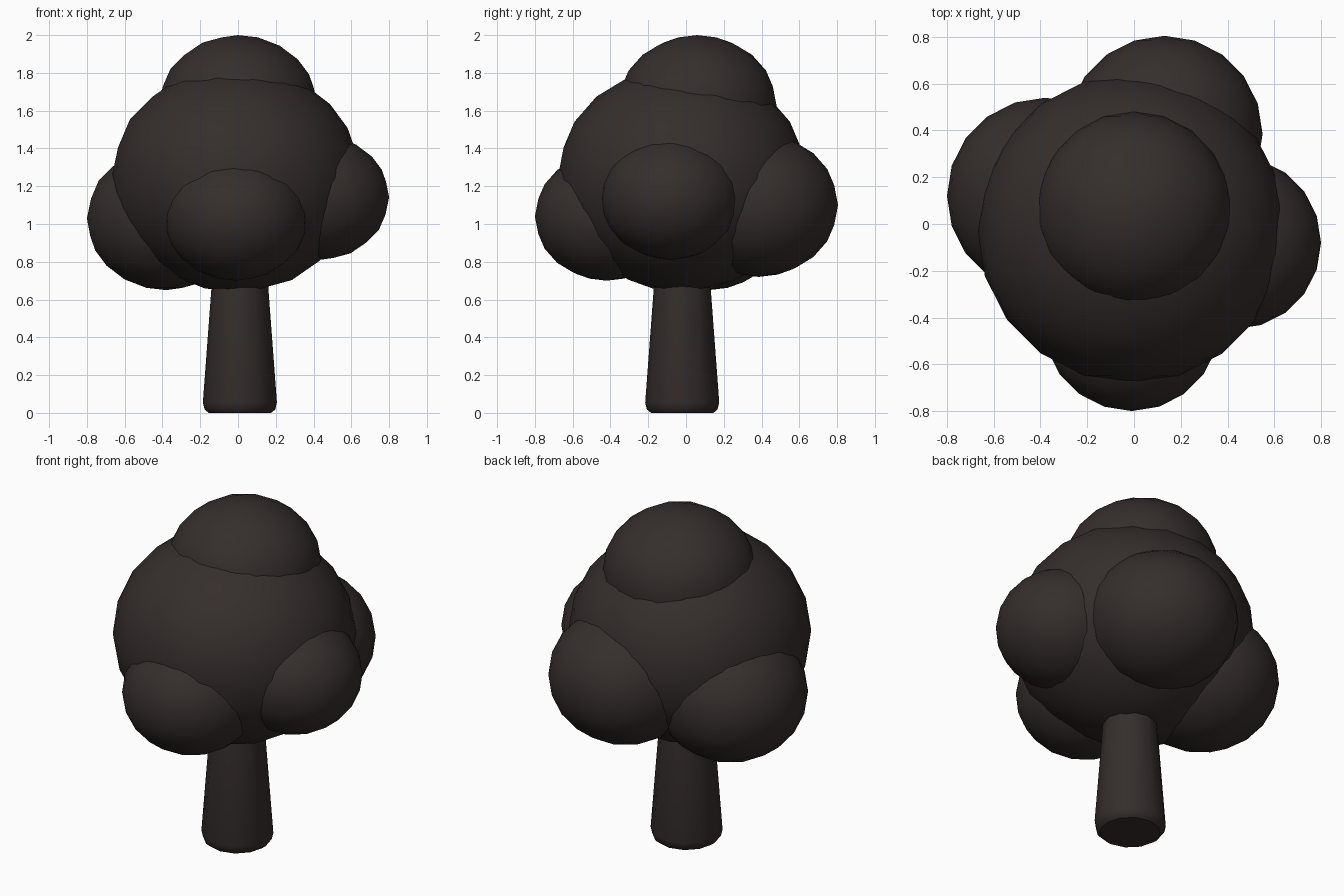
import bpy, bmesh, math

if "Cube" in bpy.data.objects:
    bpy.data.objects.remove(bpy.data.objects["Cube"])

mat = bpy.data.materials.new("dark_brown")
mat.diffuse_color = (0.035, 0.027, 0.025, 1)
mat.use_nodes = True
mat.node_tree.nodes["Principled BSDF"].inputs["Base Color"].default_value = mat.diffuse_color


def finish(name, bm, angle):
    mesh = bpy.data.meshes.new(name)
    bm.to_mesh(mesh)
    bm.free()
    obj = bpy.data.objects.new(name, mesh)
    bpy.context.collection.objects.link(obj)
    mesh.materials.append(mat)
    bpy.ops.object.select_all(action='DESELECT')
    obj.select_set(True)
    bpy.context.view_layer.objects.active = obj
    bpy.ops.object.shade_smooth_by_angle(angle=math.radians(angle))
    return obj


# Foliage: slightly squashed low-poly balls
def leaf_ball(name, centre, radius, height):
    bm = bmesh.new()
    bmesh.ops.create_icosphere(bm, subdivisions=3, radius=1)
    bmesh.ops.scale(bm, vec=(radius, radius, height), verts=bm.verts)
    obj = finish(name, bm, 60)
    obj.location = centre


leaf_ball("foliage_main", (-0.01, -0.02, 1.24), 0.66, 0.60)
leaf_ball("foliage_top", (0.0, 0.06, 1.625), 0.42, 0.375)
leaf_ball("foliage_left", (-0.38, 0.12, 1.03), 0.42, 0.38)
leaf_ball("foliage_right", (0.43, -0.08, 1.14), 0.37, 0.33)
leaf_ball("foliage_front", (-0.01, -0.42, 1.04), 0.38, 0.34)
leaf_ball("foliage_back", (0.13, 0.385, 1.10), 0.42, 0.38)

# Trunk: tapered 12-sided post with a rounded foot
SIDES = 12
bm = bmesh.new()
rings = []
for r, z in [(0.165, 0.0), (0.187, 0.018), (0.196, 0.055), (0.15, 0.67), (0.13, 0.95)]:
    rings.append([bm.verts.new((r * math.cos(2 * math.pi * i / SIDES),
                                r * math.sin(2 * math.pi * i / SIDES), z))
                  for i in range(SIDES)])
for low, high in zip(rings, rings[1:]):
    for i in range(SIDES):
        j = (i + 1) % SIDES
        bm.faces.new((low[i], low[j], high[j], high[i]))
bm.faces.new(rings[0][::-1])
bm.faces.new(rings[-1])
trunk = finish("trunk", bm, 40)
trunk.location = (0.01, -0.02, 0)
